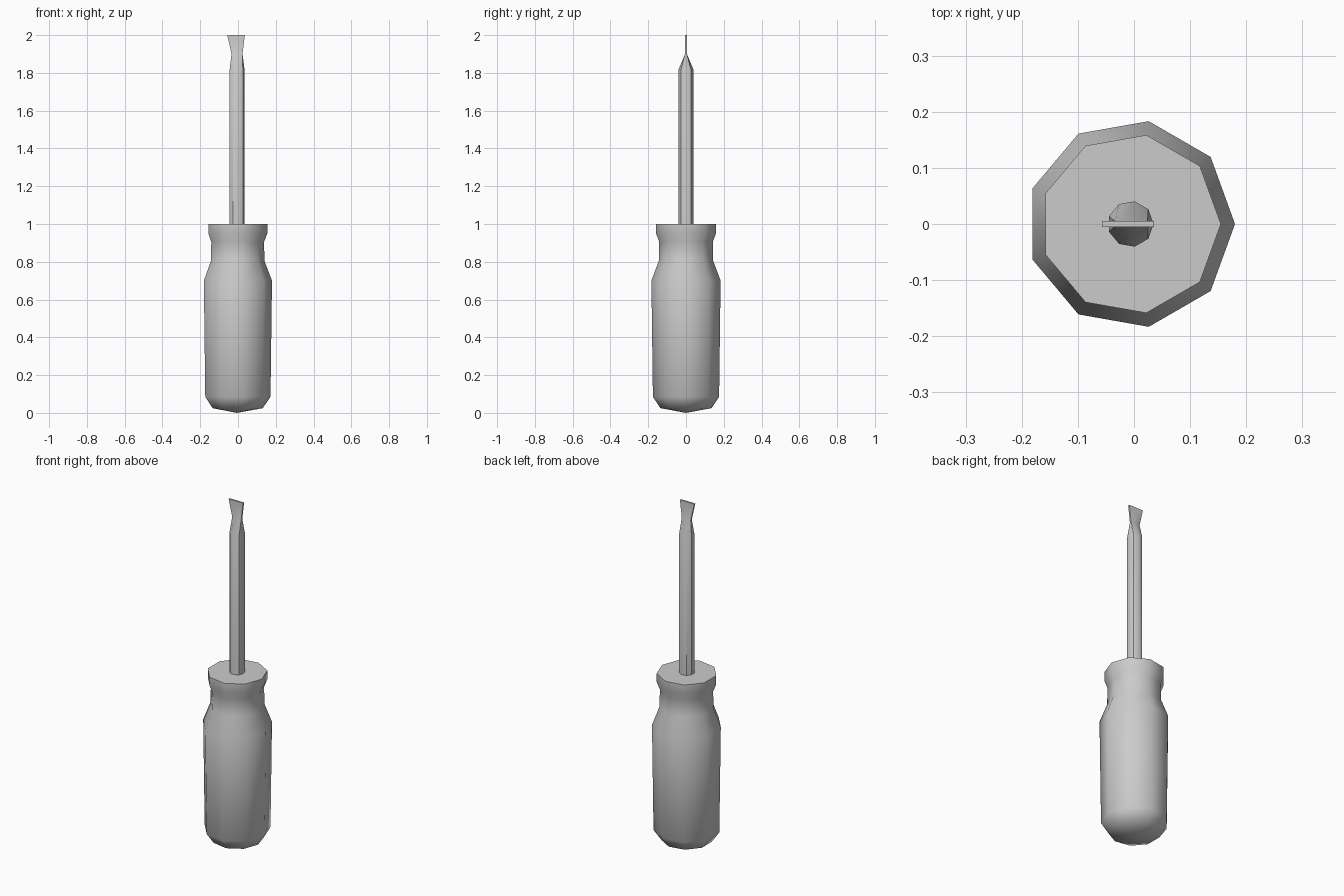
import bpy, bmesh, math

if "Cube" in bpy.data.objects:
    bpy.data.objects.remove(bpy.data.objects["Cube"])

CX = -0.006   # turning axis of the tool
SIDES = 9


def ring(r, z):
    return [(CX + r * math.cos(math.tau * i / SIDES),
             r * math.sin(math.tau * i / SIDES), z) for i in range(SIDES)]


def flat_ring(x0, x1, t, z):
    # nine points laid around a thin rectangle
    m = (x0 + x1) / 2
    d = (x1 - x0) / 4
    half = [(x1, t, z), (m + d / 2, t, z), (m - d, t, z), (x0, t, z)]
    return [(x1, 0, z)] + half + [(x, -y, z) for x, y, z in reversed(half)]


def loft(name, rings, bottom_tip=None, angle=40):
    bm = bmesh.new()
    loops = [[bm.verts.new(p) for p in r] for r in rings]
    for a, b in zip(loops, loops[1:]):
        for i in range(SIDES):
            j = (i + 1) % SIDES
            bm.faces.new((a[i], a[j], b[j], b[i]))
    bm.faces.new(loops[-1])
    if bottom_tip is None:
        bm.faces.new(loops[0][::-1])
    else:
        tip = bm.verts.new(bottom_tip)
        for i in range(SIDES):
            bm.faces.new((loops[0][(i + 1) % SIDES], loops[0][i], tip))
    bmesh.ops.recalc_face_normals(bm, faces=bm.faces)
    me = bpy.data.meshes.new(name)
    bm.to_mesh(me)
    bm.free()
    ob = bpy.data.objects.new(name, me)
    bpy.context.collection.objects.link(ob)
    bpy.ops.object.select_all(action='DESELECT')
    ob.select_set(True)
    bpy.context.view_layer.objects.active = ob
    bpy.ops.object.shade_smooth_by_angle(angle=math.radians(angle))
    return ob


# Grip: rounded butt, long body, narrow neck and collar
profile = [(0.137, 0.025), (0.178, 0.085), (0.186, 0.70), (0.146, 0.805),
           (0.144, 0.905), (0.161, 0.95), (0.161, 1.0)]
loft("handle", [ring(r, z) for r, z in profile], (CX, 0, 0), 60)

# Shaft, pinched and flared into a flat blade
loft("shaft_and_blade", [ring(0.041, 0.98), ring(0.041, 1.815),
                         flat_ring(-0.034, 0.024, 0.005, 1.9),
                         flat_ring(-0.057, 0.036, 0.005, 2.0)])
